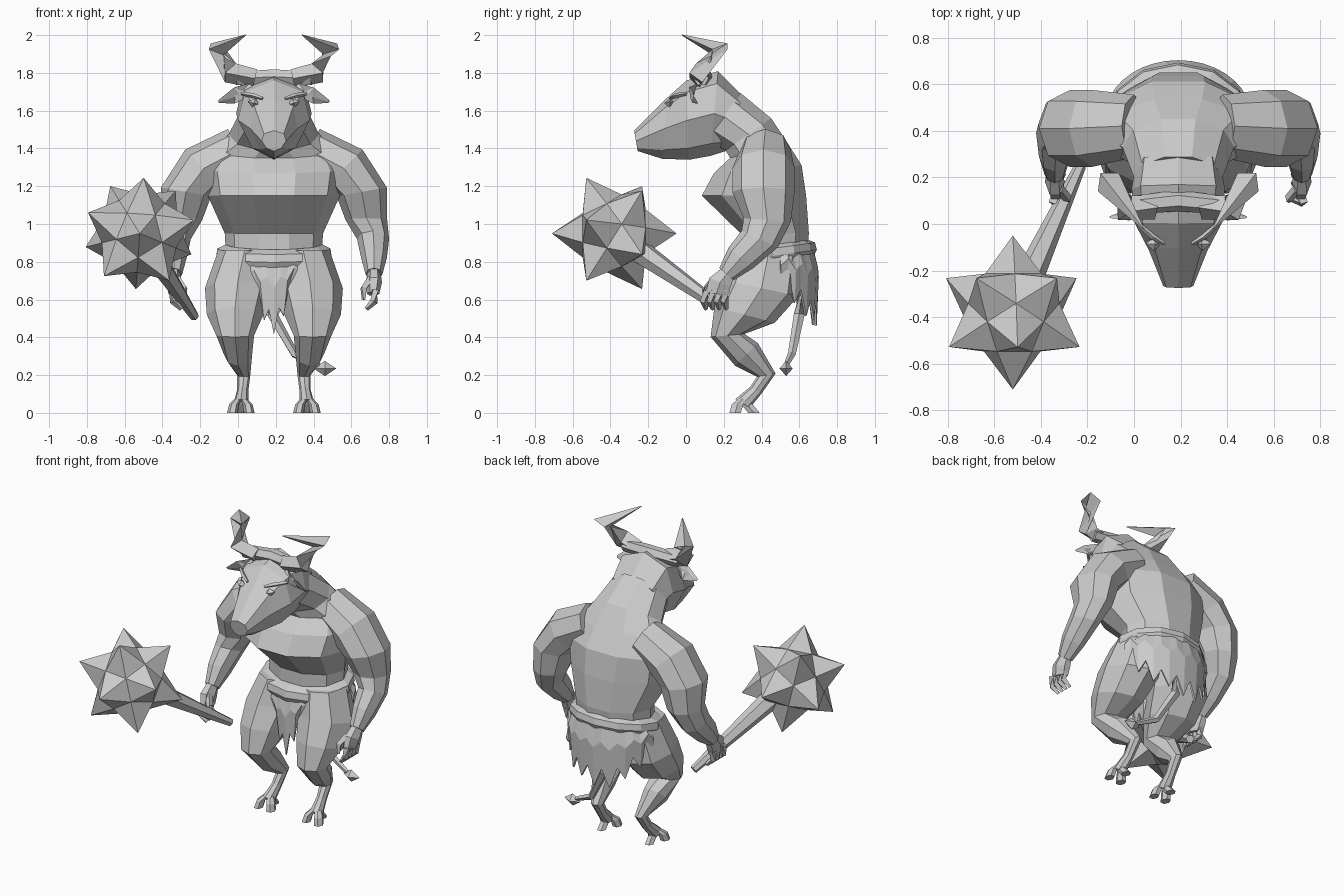
import bpy, bmesh, random
from math import sin, cos, pi, radians
from mathutils import Vector, Matrix

if "Cube" in bpy.data.objects:
    bpy.data.objects.remove(bpy.data.objects["Cube"])
random.seed(4)
MID = 0.19  # body symmetry line

grey = bpy.data.materials.new("stone_grey")
grey.use_nodes = True
grey.diffuse_color = (0.6, 0.6, 0.6, 1)
grey.node_tree.nodes["Principled BSDF"].inputs["Base Color"].default_value = (0.6, 0.6, 0.6, 1)


def finish(name, bm, fix=True):
    if fix:
        bmesh.ops.recalc_face_normals(bm, faces=bm.faces[:])
    mesh = bpy.data.meshes.new(name)
    bm.to_mesh(mesh)
    bm.free()
    mesh.materials.append(grey)
    obj = bpy.data.objects.new(name, mesh)
    bpy.context.scene.collection.objects.link(obj)
    return obj


def skin(name, rings):
    """Join rings of points into a closed body."""
    bm = bmesh.new()
    loops = [[bm.verts.new(p) for p in ring] for ring in rings]
    n = len(loops[0])
    for low, high in zip(loops, loops[1:]):
        for i in range(n):
            j = (i + 1) % n
            bm.faces.new((low[i], low[j], high[j], high[i]))
    bm.faces.new(loops[0])
    bm.faces.new(loops[-1])
    return finish(name, bm)


def loft(name, sections, side=1, n=8, wedge=0):
    """Sections: offset from midline, y, z, half width, half depth, tilt, optional bank."""
    rings = []
    for dx, y, z, w, d, tilt, *bank in sections:
        t, b = radians(tilt), radians(bank[0] if bank else 0)
        ring = []
        for i in range(n):
            a = 2 * pi * i / n
            u, v = w * cos(a) * (1 + wedge * sin(a)), d * sin(a)
            ring.append((MID + side * (dx + u * cos(b)), y + v * cos(t), z + v * sin(t) + u * sin(b)))
        rings.append(ring)
    return skin(name, rings)


def tube(name, path, side=1, n=5):
    """Path: offset from midline, y, z, radius."""
    pts = [Vector((MID + side * p[0], p[1], p[2])) for p in path]
    rings = []
    for k, p in enumerate(pts):
        along = pts[min(k + 1, len(pts) - 1)] - pts[max(k - 1, 0)]
        q = along.to_track_quat('Z', 'Y')
        r = path[k][3]
        rings.append([p + q @ Vector((r * cos(2 * pi * i / n), r * sin(2 * pi * i / n), 0))
                      for i in range(n)])
    return skin(name, rings)


def gem(name, place, size, roll=0):
    """Small eight-faced nugget."""
    bm = bmesh.new()
    bmesh.ops.create_uvsphere(bm, u_segments=4, v_segments=2, radius=1)
    turn = Matrix.Translation(place) @ Matrix.Rotation(radians(roll), 4, 'Y')
    bmesh.ops.transform(bm, matrix=turn @ Matrix.Diagonal((*size, 1)), verts=bm.verts[:])
    return finish(name, bm)


def cloth(name, middle, spread, count, long, short, flare):
    """Ragged hide hanging from the belt, longest in the middle."""
    bm = bmesh.new()
    rows = []
    for i in range(count + 1):
        f = 2 * i / count - 1
        a = radians(middle + f * spread)
        drop = long + (short - long) * abs(f) ** 1.5
        drop -= (0.11 if i % 2 else 0) + random.uniform(0, 0.04)
        column = []
        for t, out in ((0, 0.93), (0.4, 1 + flare), (1, 1 + flare * 0.4)):
            pinch = 1 - 0.35 * t if middle < 0 else 1
            column.append(bm.verts.new((MID + 0.29 * out * cos(a) * pinch,
                                        0.46 + 0.225 * out * sin(a),
                                        0.86 + 0.03 * sin(a) - drop * t)))
        rows.append(column)
    for left, right in zip(rows, rows[1:]):
        for k in range(2):
            bm.faces.new((left[k], left[k + 1], right[k + 1], right[k]))
    obj = finish(name, bm)
    obj.modifiers.new("thickness", 'SOLIDIFY').thickness = 0.012


# Torso, hunched neck and head
loft("torso", [
    (0, 0.46, 0.76, 0.25, 0.18, 0),
    (0, 0.47, 0.95, 0.26, 0.19, 0),
    (0, 0.36, 1.15, 0.35, 0.29, 0),
    (0, 0.38, 1.29, 0.37, 0.245, 5),
    (0, 0.385, 1.39, 0.33, 0.165, 15),
    (0, 0.33, 1.475, 0.24, 0.155, 35),
    (0, 0.20, 1.57, 0.19, 0.16, 55)], n=10)
loft("head", [
    (0, -0.265, 1.44, 0.065, 0.055, 100),
    (0, -0.115, 1.505, 0.125, 0.16, 86),
    (0, 0.01, 1.55, 0.19, 0.21, 92),
    (0, 0.15, 1.585, 0.20, 0.225, 85),
    (0, 0.27, 1.54, 0.18, 0.145, 80)], wedge=0.2)
tube("horn_crest", [(-0.2, 0.08, 1.77, 0.04), (0, 0.1, 1.78, 0.045), (0.2, 0.08, 1.77, 0.04)], n=6)

# Hide belt and ragged loincloth
loft("belt", [
    (0, 0.455, 0.80, 0.29, 0.225, 8),
    (0, 0.455, 0.83, 0.305, 0.24, 8),
    (0, 0.455, 0.87, 0.30, 0.23, 8),
    (0, 0.46, 0.89, 0.26, 0.19, 8)], n=12)
cloth("front_loincloth", -90, 32, 8, 0.42, 0.24, 0.06)
cloth("back_loincloth", 90, 80, 16, 0.46, 0.22, 0.08)

for side, label in ((1, "left"), (-1, "right")):
    # Head details
    tube(label + "_horn", [
        (0.10, 0.07, 1.77, 0.05), (0.23, 0.07, 1.80, 0.06),
        (0.30, 0.18, 1.925, 0.06), (0.15, -0.02, 2.0, 0.003)], side, 4)
    loft(label + "_ear", [
        (0.13, 0.04, 1.71, 0.03, 0.04, 60), (0.21, 0.04, 1.68, 0.03, 0.05, 120),
        (0.29, 0.03, 1.65, 0.006, 0.01, 120)], side, 4)
    gem(label + "_eye", (MID + side * 0.105, -0.085, 1.64), (0.036, 0.03, 0.025), side * -15)
    tube(label + "_brow", [
        (0.06, -0.085, 1.665, 0.008), (0.11, -0.055, 1.68, 0.013), (0.17, 0.0, 1.69, 0.01)], side, 4)

    # Arm and hand
    loft(label + "_arm", [
        (0.19, 0.42, 1.39, 0.125, 0.135, 0, 65),
        (0.37, 0.41, 1.295, 0.14, 0.165, 0, 45),
        (0.465, 0.41, 1.17, 0.135, 0.165, 0, 10),
        (0.49, 0.43, 1.02, 0.11, 0.125, -5),
        (0.525, 0.39, 0.92, 0.085, 0.105, -25),
        (0.53, 0.29, 0.82, 0.068, 0.085, -40),
        (0.53, 0.215, 0.735, 0.045, 0.05, -40)], side)
    loft(label + "_palm", [
        (0.53, 0.225, 0.745, 0.035, 0.045, -40), (0.53, 0.18, 0.69, 0.042, 0.07, -25),
        (0.525, 0.16, 0.63, 0.033, 0.065, -10)], side, 6)
    for k in range(4):
        y = 0.105 + 0.036 * k
        tube(label + "_finger", [
            (0.535, y, 0.65, 0.023), (0.53, y - 0.01, 0.59, 0.021),
            (0.49, y, 0.55, 0.012)], side, 4)
    tube(label + "_thumb", [
        (0.51, 0.15, 0.71, 0.022), (0.475, 0.11, 0.66, 0.02), (0.475, 0.10, 0.60, 0.01)], side, 4)

    # Leg with backward hock and cloven foot
    loft(label + "_leg", [
        (0.155, 0.44, 0.86, 0.14, 0.18, 0),
        (0.19, 0.40, 0.66, 0.175, 0.20, -12),
        (0.205, 0.31, 0.52, 0.15, 0.165, -15),
        (0.205, 0.22, 0.41, 0.1, 0.09, 5),
        (0.19, 0.32, 0.31, 0.075, 0.085, 45),
        (0.16, 0.425, 0.20, 0.035, 0.05, 10),
        (0.165, 0.37, 0.12, 0.03, 0.035, -30),
        (0.175, 0.30, 0.05, 0.04, 0.045, -30)], side)
    for spread, reach in ((-0.045, 0.245), (0.045, 0.245), (0, 0.345)):
        loft(label + "_hoof", [
            (0.175 + spread * 0.3, 0.30, 0.075, 0.02, 0.025, 0),
            (0.175 + spread * 0.8, (reach + 0.30) / 2, 0.045, 0.026, 0.035, 0),
            (0.175 + spread, reach + 0.015, 0.0, 0.028, 0.035, 0)], side, 6)

# Tail with tuft
tube("tail", [
    (0, 0.60, 0.75, 0.04), (-0.01, 0.60, 0.52, 0.03),
    (0.11, 0.56, 0.31, 0.022), (0.24, 0.53, 0.25, 0.014)])
gem("tail_tuft", (0.46, 0.53, 0.235), (0.06, 0.035, 0.04))

# Spiked mace: five-sided spikes over a twelve-sided core
tube("mace_handle", [(-0.42, 0.25, 0.51, 0.025), (-0.71, -0.38, 0.95, 0.075)], n=6)
seed = bmesh.new()
bmesh.ops.create_icosphere(seed, subdivisions=1, radius=0.33)
spikes = bmesh.new()
for v in seed.verts:
    for e in v.link_edges:
        a, b = [f.calc_center_median().normalized() * 0.21 for f in e.link_faces]
        tri = [v.co, a, b] if (a - v.co).cross(b - v.co).dot(v.co + a + b) > 0 else [v.co, b, a]
        spikes.faces.new([spikes.verts.new(p) for p in tri])
seed.free()
bmesh.ops.remove_doubles(spikes, verts=spikes.verts[:], dist=0.001)
place = Matrix.Translation((-0.52, -0.38, 0.95)) @ Matrix.Rotation(pi / 2, 4, 'X') @ Matrix.Rotation(radians(86), 4, 'Z')
bmesh.ops.transform(spikes, matrix=place, verts=spikes.verts[:])
finish("mace_head", spikes, fix=False)
